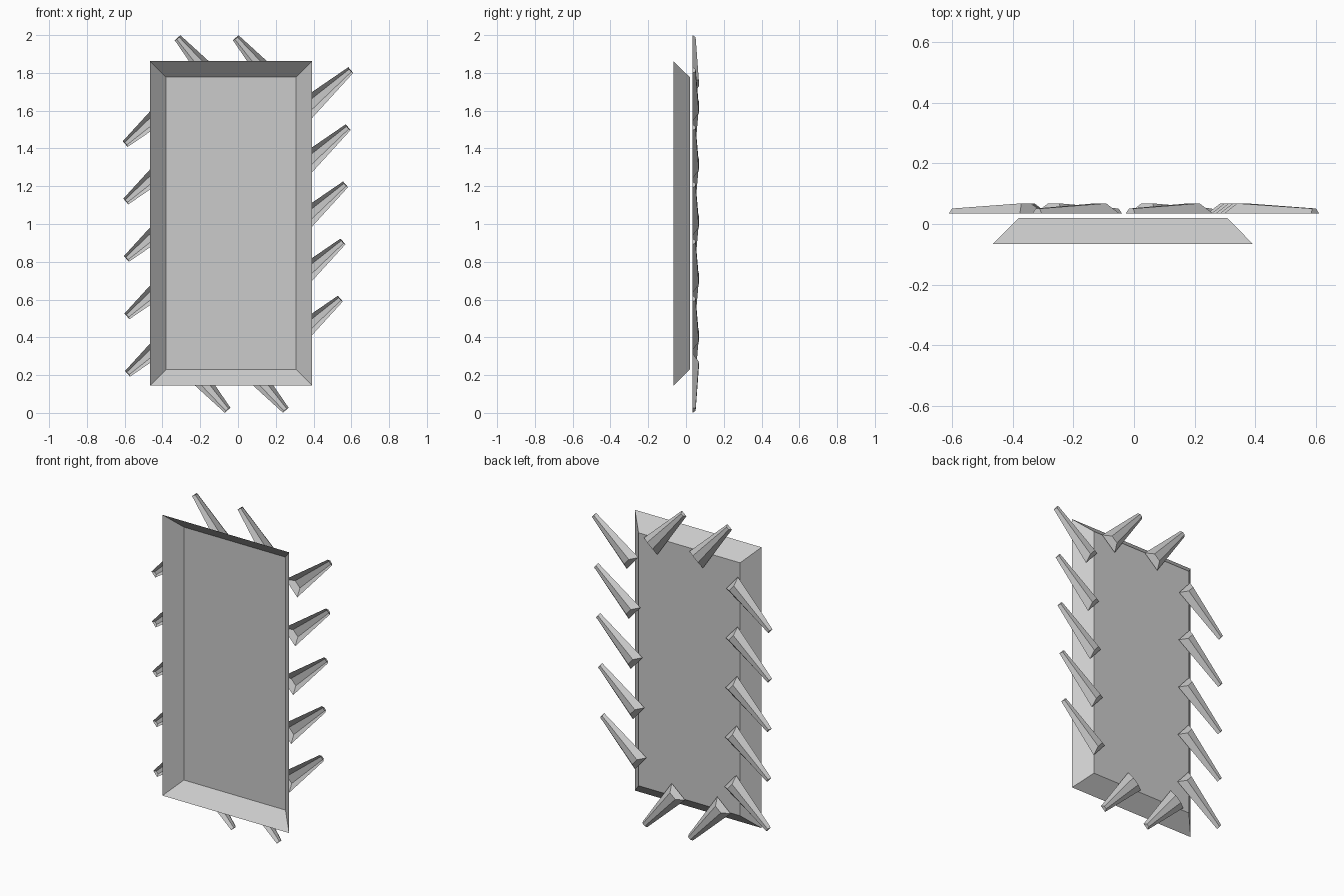
import bpy
import math
from mathutils import Vector

if "Cube" in bpy.data.objects:
    bpy.data.objects.remove(bpy.data.objects["Cube"])


def make_object(name, verts, faces):
    mesh = bpy.data.meshes.new(name)
    mesh.from_pydata(verts, [], faces)
    mesh.update()
    obj = bpy.data.objects.new(name, mesh)
    bpy.context.collection.objects.link(obj)
    return obj


# Shallow tray, open at the front, with mitred sloping walls
def tray():
    x0, x1, z0, z1, slope = -0.465, 0.392, 0.145, 1.862, 0.085
    y_front, y_back = -0.066, 0.02
    rim = [(x0, y_front, z0), (x1, y_front, z0), (x1, y_front, z1), (x0, y_front, z1)]
    floor = [(x0 + slope, y_back, z0 + slope), (x1 - slope, y_back, z0 + slope),
             (x1 - slope, y_back, z1 - slope), (x0 + slope, y_back, z1 - slope)]
    walls = [(i, 4 + i, 4 + (i + 1) % 4, (i + 1) % 4) for i in range(4)]
    make_object("tray", rim + floor, walls + [(7, 6, 5, 4)])


# Tapered hollow spike, open at the front, pointing at its tip along an angle
def spike(name, tip_x, tip_z, angle):
    a = math.radians(angle)
    along = Vector((math.cos(a), 0, math.sin(a)))
    across = Vector((-math.sin(a), 0, math.cos(a)))
    tip = Vector((tip_x, 0, tip_z))
    # distance back from tip, half width, depth
    base_out, base_top = (0.345, 0.06, 0.035), (0.32, 0.024, 0.068)
    tip_out, tip_top = (0.0, 0.02, 0.035), (0.004, 0.009, 0.051)
    verts = []
    for back, half, y in (base_out, base_top, tip_out, tip_top):
        for side in (-1, 1):
            verts.append(tip - along * back + across * half * side + Vector((0, y, 0)))
    # lower side, ridge, upper side, base cap, tip cap
    faces = [(0, 2, 6, 4), (2, 3, 7, 6), (3, 1, 5, 7), (0, 1, 3, 2), (4, 6, 7, 5)]
    make_object(name, verts, faces)


tray()

# Spikes around the rim, each side turned a further quarter
for i in range(5):
    spike("right_spike", 0.597 - 0.0138 * i, 1.815 - 0.3025 * i, 41)
    spike("left_spike", -0.597 + 0.003 * i, 1.423 - 0.304 * i, 221)
for i in range(2):
    spike("top_spike", -0.32 + 0.308 * i, 1.986, 131)
    spike("bottom_spike", -0.055 + 0.308 * i, 0.014, 311)
